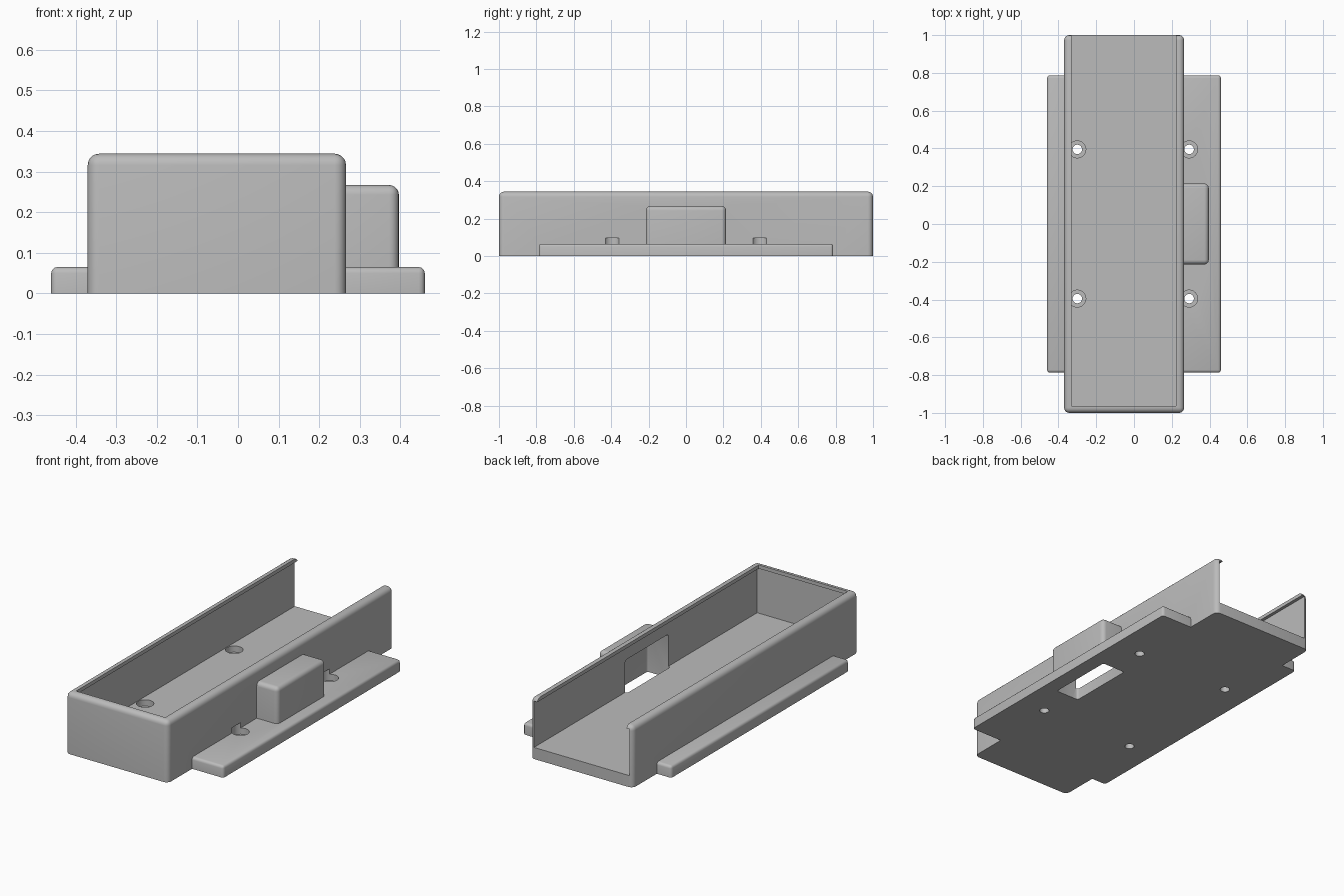
import bpy, bmesh, math

old = bpy.data.objects.get("Cube")
if old:
    bpy.data.objects.remove(old, do_unlink=True)

grey = bpy.data.materials.new("plain grey")
grey.use_nodes = True
grey.diffuse_color = (0.5, 0.5, 0.5, 1)
grey.node_tree.nodes["Principled BSDF"].inputs["Base Color"].default_value = (0.5, 0.5, 0.5, 1)


def finish(bm, name):
    bmesh.ops.recalc_face_normals(bm, faces=bm.faces[:])
    mesh = bpy.data.meshes.new(name)
    bm.to_mesh(mesh)
    bm.free()
    mesh.materials.append(grey)
    obj = bpy.data.objects.new(name, mesh)
    bpy.context.collection.objects.link(obj)
    return obj


def box(name, x, y, z, radius=0.0, segments=5):
    """Box from ranges, with every edge rounded except those round the bottom."""
    bm = bmesh.new()
    bmesh.ops.create_cube(bm, size=1)
    for v in bm.verts:
        v.co = [r[0] if c < 0 else r[1] for r, c in zip((x, y, z), v.co)]
    if radius:
        edges = [e for e in bm.edges if max(v.co.z for v in e.verts) > z[0] + 1e-4]
        bmesh.ops.bevel(bm, geom=edges, offset=radius, segments=segments,
                        profile=0.5, affect='EDGES')
    return finish(bm, name)


def cylinder(name, x, y, z, radius):
    bm = bmesh.new()
    bmesh.ops.create_cone(bm, cap_ends=True, segments=32, radius1=radius,
                          radius2=radius, depth=z[1] - z[0])
    bmesh.ops.translate(bm, verts=bm.verts[:], vec=(x, y, (z[0] + z[1]) / 2))
    return finish(bm, name)


def combine(target, tool, operation):
    mod = target.modifiers.new(tool.name, 'BOOLEAN')
    mod.operation, mod.solver, mod.object = operation, 'EXACT', tool
    bpy.ops.object.select_all(action='DESELECT')
    target.select_set(True)
    bpy.context.view_layer.objects.active = target
    bpy.ops.object.modifier_apply(modifier=mod.name)
    bpy.data.objects.remove(tool, do_unlink=True)


# Long housing, mounting flange and side pocket joined into one shell
tray = box("tray_housing", (-0.37, 0.266), (-1, 1), (0, 0.344), 0.028)
flange = box("mounting_flange", (-0.46, 0.46), (-0.787, 0.787), (0, 0.065), 0.015, 3)
pocket = box("side_pocket", (0.1, 0.396), (-0.214, 0.214), (0, 0.267), 0.024)
combine(tray, flange, 'UNION')
combine(tray, pocket, 'UNION')

# Main channel, open at the back, with a narrower mouth leaving a lip
cuts = [
    box("channel", (-0.348, 0.243), (-0.978, 1.1), (0.065, 0.324)),
    box("mouth", (-0.33, 0.223), (-0.963, 1.1), (0.2, 0.4)),
    box("pocket_hollow", (0.23, 0.374), (-0.192, 0.192), (-0.05, 0.245), 0.012, 3),
]

# Counterbored screw holes
for x in (-0.3, 0.292):
    for y in (-0.395, 0.395):
        cuts.append(cylinder("screw_hole", x, y, (-0.05, 0.08), 0.025))
        cuts.append(cylinder("counterbore", x, y, (0.03, 0.095), 0.045))

for cut in cuts:
    combine(tray, cut, 'DIFFERENCE')

tray.select_set(True)
bpy.context.view_layer.objects.active = tray
bpy.ops.object.shade_smooth_by_angle(angle=math.radians(32))
